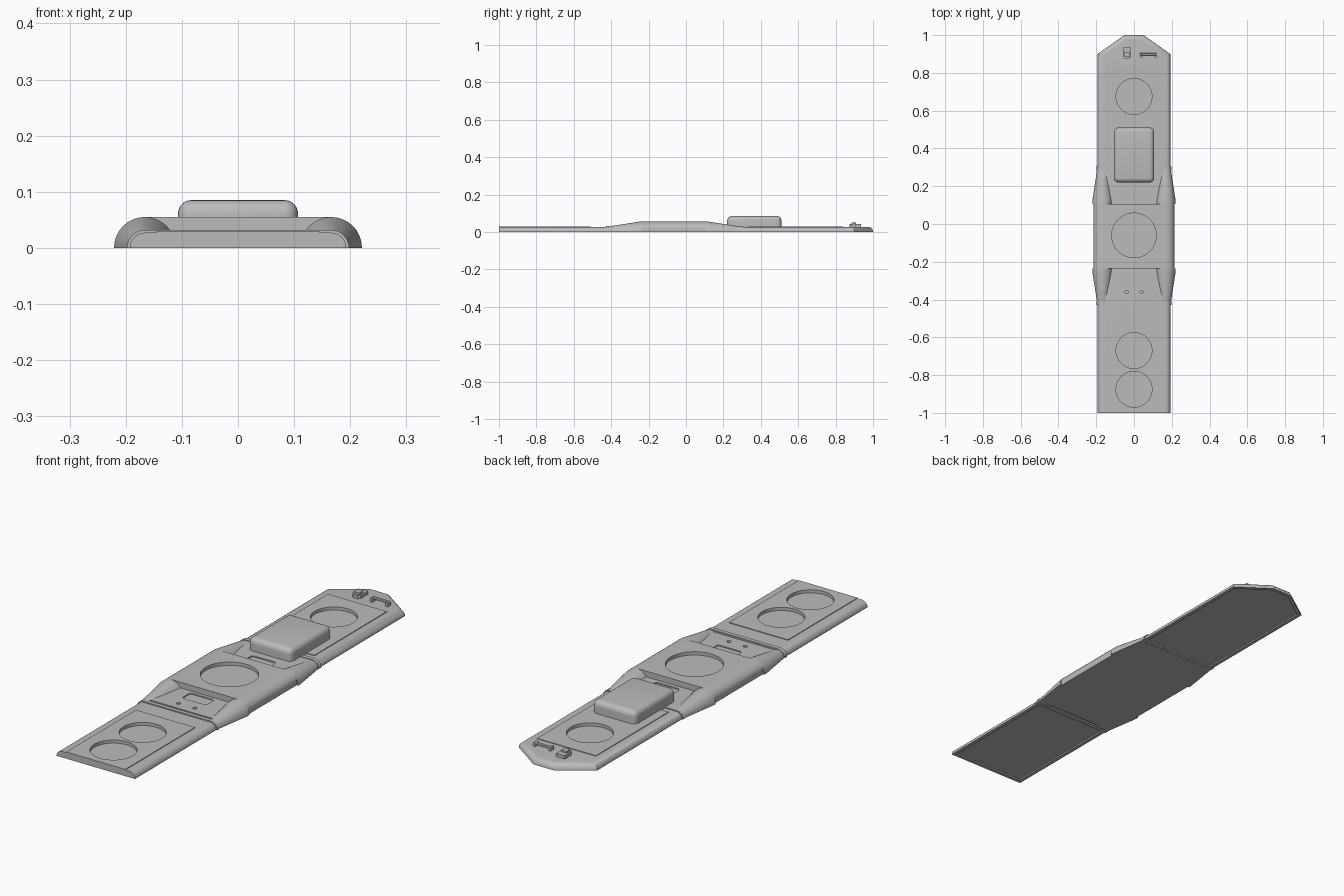
import bpy, bmesh
from math import sin, cos, pi, radians
from mathutils import Matrix

if "Cube" in bpy.data.objects:
    bpy.data.objects.remove(bpy.data.objects["Cube"])

COLOUR = (0.5, 0.5, 0.5, 1)
grey = bpy.data.materials.new("plain grey")
grey.use_nodes = True
grey.diffuse_color = COLOUR
grey.node_tree.nodes["Principled BSDF"].inputs["Base Color"].default_value = COLOUR

EDGE = 0.166       # centre line of the rounded long edges
R_DECK, R_RIB, R_MID = 0.027, 0.032, 0.055
TOP = 0.03         # raised panel height
STEPS = 8


def finish(name, bm):
    bmesh.ops.recalc_face_normals(bm, faces=bm.faces)
    mesh = bpy.data.meshes.new(name)
    bm.to_mesh(mesh)
    bm.free()
    mesh.materials.append(grey)
    ob = bpy.data.objects.new(name, mesh)
    bpy.context.collection.objects.link(ob)
    return ob


def loft(name, rings):
    """Skin a stack of equal closed rings and cap both ends."""
    bm = bmesh.new()
    loops = [[bm.verts.new(p) for p in ring] for ring in rings]
    for a, b in zip(loops, loops[1:]):
        for i in range(len(a)):
            j = (i + 1) % len(a)
            bm.faces.new((a[i], a[j], b[j], b[i]))
    bm.faces.new(loops[0])
    bm.faces.new(loops[-1])
    return finish(name, bm)


def box(name, x, y, z, bevel=0, vertical_only=False):
    bm = bmesh.new()
    bmesh.ops.create_cube(bm, size=1)
    for v in bm.verts:
        v.co = [lo + (c + 0.5) * (hi - lo) for c, (lo, hi) in zip(v.co, (x, y, z))]
    if bevel:
        if vertical_only:
            edges = [e for e in bm.edges if abs(e.verts[0].co.z - e.verts[1].co.z) > 1e-5]
        else:
            edges = [e for e in bm.edges if max(v.co.z for v in e.verts) > z[1] - 1e-5]
        bmesh.ops.bevel(bm, geom=edges, offset=bevel, segments=6, profile=0.5, affect='EDGES')
    return finish(name, bm)


def disc(name, x, y, z, radius, depth):
    bm = bmesh.new()
    bmesh.ops.create_cone(bm, cap_ends=True, segments=48, radius1=radius, radius2=radius,
                          depth=depth, matrix=Matrix.Translation((x, y, z + depth / 2)))
    return finish(name, bm)


def carve(targets, cutters):
    """Cut the cutters out of the targets, then drop the cutters."""
    for ob in targets:
        for c in cutters:
            m = ob.modifiers.new("cut", 'BOOLEAN')
            m.operation, m.solver, m.object = 'DIFFERENCE', 'EXACT', c
    bpy.context.view_layer.update()
    graph = bpy.context.evaluated_depsgraph_get()
    results = [bpy.data.meshes.new_from_object(ob.evaluated_get(graph)) for ob in targets]
    for ob, mesh in zip(targets, results):
        ob.modifiers.clear()
        ob.data = mesh
    for c in cutters:
        bpy.data.objects.remove(c)


def rounded_section(y, r, limit=1.0):
    """Cross-section with quarter-round sides and a flat top."""
    arc = [(min(EDGE + r * cos(a), limit), r * sin(a))
           for a in (i * pi / 2 / STEPS for i in range(STEPS + 1))]
    return [(x, y, z) for x, z in arc] + [(-x, y, z) for x, z in reversed(arc)]


def deck_ring(t, z, front=-1.0):
    """Deck outline: t = 1 is the outer edge, t = 0 the start of the flat top."""
    side = EDGE + R_DECK * t
    half = [(side, front), (side, 0.885 + 0.015 * t), (0.04 + 0.01 * t, 0.975 + 0.025 * t)]
    return [(x, y, z) for x, y in half] + [(-x, y, z) for x, y in reversed(half)]


# Main deck with rounded rim and shallow recess underneath
rings = [deck_ring(0.4, 0.006, -0.984), deck_ring(0.4, 0, -0.984)]
rings += [deck_ring(cos(a), R_DECK * sin(a)) for a in
          (i * pi / 2 / STEPS for i in range(STEPS + 1))]
deck = loft("deck", rings)

# Raised panels on both ends
front_panel = box("front_panel", (-0.145, 0.145), (-1, -0.51), (0.02, TOP))
rear_panel = box("rear_panel", (-0.145, 0.145), (0.33, 0.84), (0.02, TOP))

# Raised middle section with flattened lower sides
middle = loft("middle_section", [rounded_section(y, R_MID, 0.214) for y in (-0.235, 0.107)])

# Flat aprons between the shoulders
front_apron = loft("front_apron", [rounded_section(y, TOP) for y in (-0.4, -0.235)])
rear_apron = loft("rear_apron", [rounded_section(y, TOP) for y in (0.107, 0.285)])

# Round recesses, apron hatches and small holes
carve([deck, front_panel], [disc("cutter", 0, y, 0.016, 0.095, 0.05) for y in (-0.875, -0.67)])
carve([deck, rear_panel], [disc("cutter", 0, 0.675, 0.016, 0.095, 0.05)])
carve([middle], [disc("cutter", 0, -0.06, 0.04, 0.118, 0.05)])
carve([front_apron, deck],
      [box("cutter", (-0.06, 0.06), (-0.31, -0.25), (0.025, 0.05), 0.012, True)]
      + [disc("cutter", s * 0.04, -0.36, 0.022, 0.009, 0.03) for s in (-1, 1)])
carve([rear_apron, deck],
      [box("cutter", (-0.06, 0.06), (0.125, 0.185), (0.025, 0.05), 0.012, True)])

# Tapering shoulders at the four corners of the middle section
for end, stations in (("front", (-0.235, -0.25, -0.41)), ("rear", (0.107, 0.12, 0.285))):
    for side, s in (("left", 1), ("right", -1)):
        rings = []
        for y, r in zip(stations, (R_MID, R_MID, TOP)):
            rings.append([(s * (EDGE + r * cos(a)), y, r * sin(a))
                          for a in (i * pi / 16 for i in range(17))])
        loft(f"{end}_{side}_shoulder", rings)

# Ribs across the deck
for name, y in (("front_rib", -0.42), ("rear_rib", 0.295)):
    loft(name, [rounded_section(y + d, R_RIB) for d in (-0.009, 0.009)])

# Rounded housing on the rear half
box("housing", (-0.107, 0.107), (0.22, 0.51), (0.02, 0.085), 0.024)

# Tail fittings: small cabinet and a bar on two posts
cabinet = [(-0.057, 0.935), (-0.057, 0.885), (-0.047, 0.875), (-0.025, 0.875),
           (-0.015, 0.885), (-0.015, 0.935)]
loft("cabinet", [[(x, y, z) for x, y in cabinet] for z in (0.02, 0.042)])
box("cabinet_top", (-0.05, -0.022), (0.885, 0.91), (0.04, 0.05))
box("bar", (0.032, 0.12), (0.893, 0.905), (0.037, 0.045), 0.003)
for name, x in (("left_post", 0.108), ("right_post", 0.032)):
    box(name, (x, x + 0.012), (0.882, 0.905), (0.02, 0.043))

# Smooth curved surfaces, keep hard edges
for ob in bpy.context.collection.objects:
    if ob.type == 'MESH' and grey.name in ob.data.materials:
        ob.data.shade_smooth()
        ob.data.set_sharp_from_angle(angle=radians(30))
